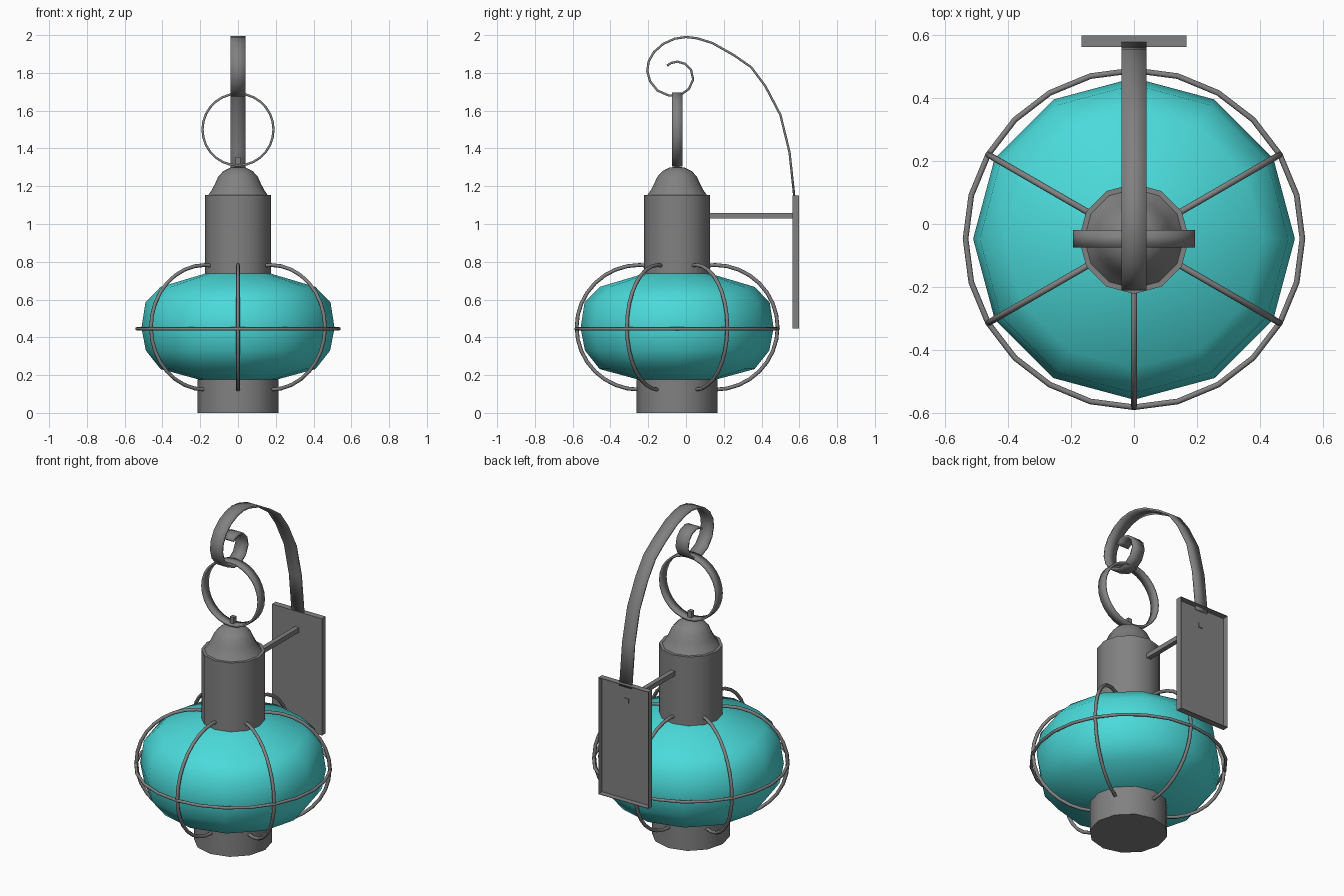
import bpy, bmesh, math
from mathutils import Vector

if "Cube" in bpy.data.objects:
    bpy.data.objects.remove(bpy.data.objects["Cube"], do_unlink=True)

AXIS_Y = -0.047  # lantern axis, in front of the wall plate


def make_material(name, rgb, roughness):
    mat = bpy.data.materials.new(name)
    mat.use_nodes = True
    color = (*rgb, 1.0)
    mat.diffuse_color = color
    bsdf = mat.node_tree.nodes["Principled BSDF"]
    bsdf.inputs["Base Color"].default_value = color
    bsdf.inputs["Roughness"].default_value = roughness
    return mat


metal = make_material("grey metal", (0.22, 0.22, 0.22), 0.5)
glass = make_material("turquoise glass", (0.07, 0.7, 0.7), 0.4)


def finish(name, bm, mat, smooth=True, solid=0):
    bmesh.ops.recalc_face_normals(bm, faces=bm.faces)
    mesh = bpy.data.meshes.new(name)
    bm.to_mesh(mesh)
    bm.free()
    mesh.materials.append(mat)
    obj = bpy.data.objects.new(name, mesh)
    bpy.context.collection.objects.link(obj)
    if solid:
        mod = obj.modifiers.new("thickness", 'SOLIDIFY')
        mod.thickness = solid
        mod.offset = 0
    if smooth:
        bpy.ops.object.select_all(action='DESELECT')
        obj.select_set(True)
        bpy.context.view_layer.objects.active = obj
        bpy.ops.object.shade_smooth_by_angle(angle=math.radians(45))
    return obj


def lathe(name, profile, mat, sides=12):
    """Revolve (radius, height) points around the lantern axis."""
    bm = bmesh.new()
    verts = [bm.verts.new((r, AXIS_Y, z)) for r, z in profile]
    edges = [bm.edges.new(pair) for pair in zip(verts, verts[1:])]
    bmesh.ops.spin(bm, geom=verts + edges, cent=(0, AXIS_Y, 0), axis=(0, 0, 1),
                   angle=math.tau, steps=sides, use_duplicate=False)
    bmesh.ops.remove_doubles(bm, verts=bm.verts, dist=0.0005)
    return finish(name, bm, mat)


def box(name, low, high, open_back=False, solid=0):
    bm = bmesh.new()
    bmesh.ops.create_cube(bm, size=1)
    low, high = Vector(low), Vector(high)
    for v in bm.verts:
        v.co = (low + high) / 2 + v.co * (high - low)
    if open_back:
        back = [f for f in bm.faces if f.normal.y > 0.9]
        bmesh.ops.delete(bm, geom=back, context='FACES')
    return finish(name, bm, metal, False, solid)


def ribbon(name, path, width, cyclic=False):
    """Flat strip following a path, wide along one vector."""
    bm = bmesh.new()
    half = Vector(width) / 2
    rows = [(bm.verts.new(Vector(p) - half), bm.verts.new(Vector(p) + half)) for p in path]
    following = rows[1:] + (rows[:1] if cyclic else [])
    for a, b in zip(rows, following):
        bm.faces.new((a[0], a[1], b[1], b[0]))
    return finish(name, bm, metal, True, 0.012)


def wire(name, path, radius, cyclic=False):
    """Round wire along a path, as a mesh."""
    curve = bpy.data.curves.new(name, 'CURVE')
    curve.dimensions = '3D'
    curve.bevel_depth = radius
    curve.bevel_resolution = 2
    curve.use_fill_caps = True
    spline = curve.splines.new('POLY')
    spline.points.add(len(path) - 1)
    for point, co in zip(spline.points, path):
        point.co = (*co, 1)
    spline.use_cyclic_u = cyclic
    curve.materials.append(metal)
    obj = bpy.data.objects.new(name, curve)
    bpy.context.collection.objects.link(obj)
    bpy.ops.object.select_all(action='DESELECT')
    obj.select_set(True)
    bpy.context.view_layer.objects.active = obj
    bpy.ops.object.convert(target='MESH')
    bpy.ops.object.shade_smooth_by_angle(angle=math.radians(50))


# Lantern body
lathe("base", [(0, 0), (0.215, 0), (0.215, 0.176), (0, 0.176)], metal)
lathe("globe", [(0.2, 0.175), (0.41, 0.232), (0.488, 0.33), (0.511, 0.45),
                (0.49, 0.585), (0.41, 0.667), (0.172, 0.738)], glass)
lathe("chimney", [(0, 0.735), (0.175, 0.735), (0.175, 1.153), (0, 1.153)], metal)
lathe("dome", [(0.158, 1.153), (0.14, 1.178), (0.122, 1.212), (0.105, 1.25),
               (0.078, 1.28), (0.042, 1.298), (0, 1.304)], metal)
box("top_pin", (-0.013, AXIS_Y - 0.013, 1.29), (0.013, AXIS_Y + 0.013, 1.355))

# Wire cage: six bowed wires and one hoop
for i in range(6):
    turn = math.radians(30 + 60 * i)
    path = []
    for k in range(-1, 18):
        bow = math.pi * (k / 16 - 0.5)
        r = 0.2 + 0.332 * math.cos(bow)
        path.append((r * math.cos(turn), AXIS_Y + r * math.sin(turn),
                     0.453 + 0.33 * math.sin(bow)))
    wire(f"cage_wire_{i + 1}", path, 0.01)


def circle(count):
    return [(math.cos(math.tau * i / count), math.sin(math.tau * i / count))
            for i in range(count)]


wire("cage_hoop", [(0.535 * c, AXIS_Y + 0.535 * s, 0.445) for c, s in circle(24)], 0.009, True)

# Hanging ring and scrolled bracket
ribbon("hanging_ring", [(0.188 * c, AXIS_Y, 1.5 + 0.19 * s) for c, s in circle(28)],
       (0, 0.056, 0), True)
scroll = [(0.575, 1.13), (0.548, 1.38), (0.5, 1.577), (0.42, 1.73), (0.345, 1.83),
          (0.255, 1.893), (0.14, 1.958), (0.06, 1.983), (0, 1.99), (-0.06, 1.981),
          (-0.12, 1.954), (-0.17, 1.91), (-0.198, 1.86), (-0.205, 1.81), (-0.19, 1.755),
          (-0.15, 1.706), (-0.09, 1.68), (-0.03, 1.683), (0.015, 1.715), (0.038, 1.765),
          (0.027, 1.815), (-0.005, 1.848), (-0.047, 1.86), (-0.08, 1.852), (-0.1, 1.838)]
ribbon("scroll_bracket", [(0, y, z) for y, z in scroll], (0.08, 0, 0))

# Wall plate, open at the back, and the bar that reaches the chimney
box("wall_plate", (-0.166, 0.564, 0.447), (0.166, 0.599, 1.15), True, 0.004)
box("support_bar", (-0.014, 0.1, 1.029), (0.014, 0.57, 1.057))
